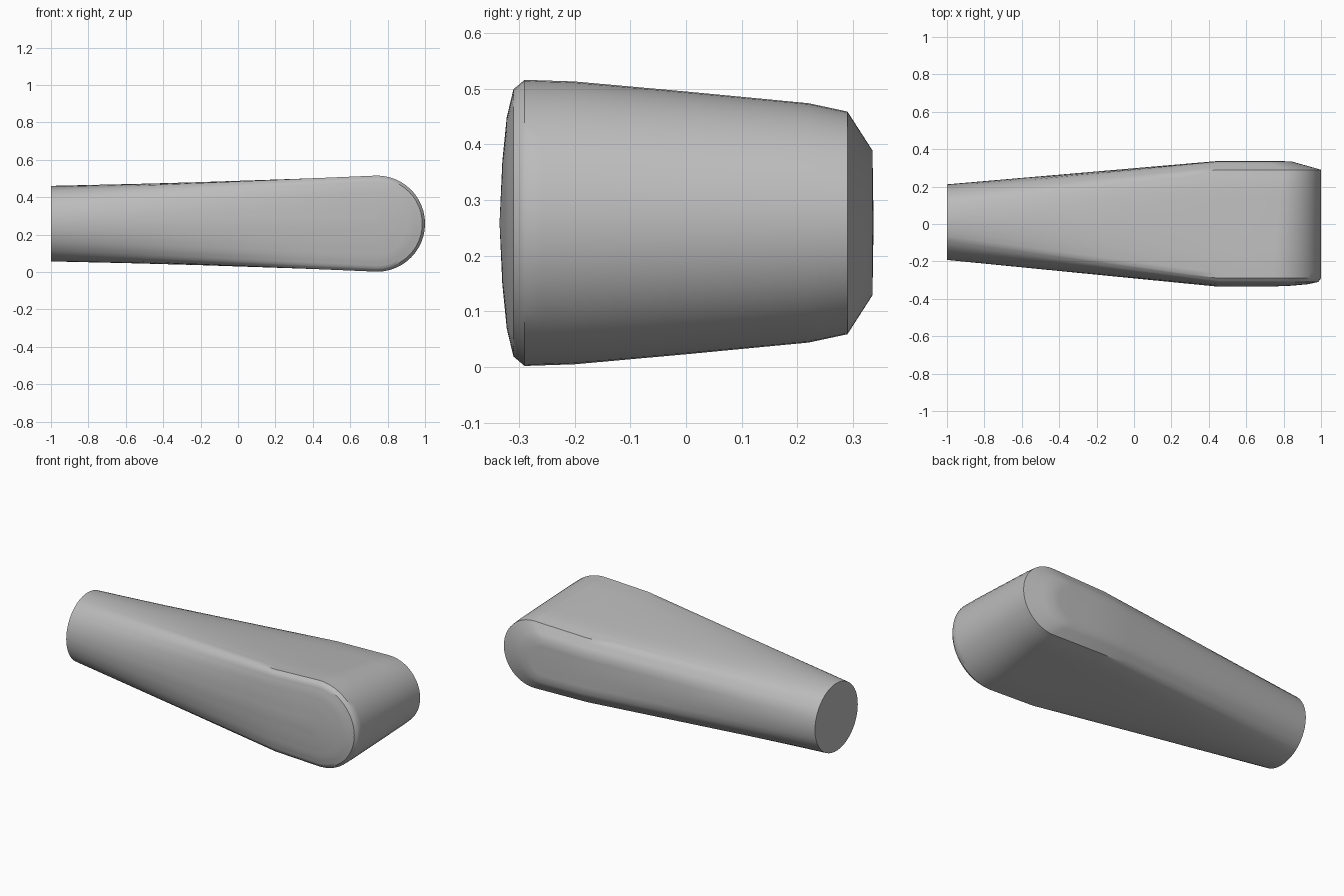
import bpy
import bmesh
from math import sin, cos, pi, radians

cube = bpy.data.objects.get("Cube")
if cube:
    bpy.data.objects.remove(cube)

MID_Z = 0.259
ROOT_Y, ROOT_R = 0.01, 0.202

# Layers from front to back: angle on the round root, depth y, half height, tip x
LAYERS = [
    (180, -0.335, 0.0, 0.72),
    (165, -0.33, 0.11, 0.84),
    (148, -0.322, 0.19, 0.93),
    (130, -0.31, 0.24, 0.985),
    (115, -0.29, 0.257, 1.0),
    (105, -0.2, 0.254, 1.0),
    (85, 0.0, 0.236, 1.0),
    (62, 0.22, 0.215, 1.0),
    (50, 0.29, 0.2, 1.0),
    (25, 0.335, 0.13, 0.84),
    (0, 0.337, 0.0, 0.71),
]
STEPS = 3
BODY_X = [-1, -0.6, -0.2, 0.1, 0.3, 0.45, 0.6]
ARC = 24


def lerp(a, b, t):
    return a + (b - a) * t


def outline(angle, depth, half, tip):
    """Path along the top, around the rounded nose and back along the bottom."""
    a = radians(angle)
    root_y, root_z = ROOT_Y + ROOT_R * cos(a), ROOT_R * sin(a)
    centre = tip - half
    top = []
    for x in BODY_X:
        y = lerp(root_y, depth, min(1, (x + 1) / 1.45))
        top.append((x, y, lerp(root_z, half, (x + 1) / (centre + 1))))
    nose = [(centre + half * sin(pi * k / ARC), depth, half * cos(pi * k / ARC))
            for k in range(ARC + 1)]
    bottom = [(x, y, -z) for x, y, z in reversed(top)]
    return [(x, y, z + MID_Z) for x, y, z in top + nose + bottom]


# Blend the layers into a fine stack
stack = []
for first, second in zip(LAYERS, LAYERS[1:]):
    for s in range(STEPS):
        stack.append([lerp(p, q, s / STEPS) for p, q in zip(first, second)])
stack.append(LAYERS[-1])

# Skin the stack
bm = bmesh.new()
rows = [[bm.verts.new(p) for p in outline(*layer)] for layer in stack]
for r, s in zip(rows, rows[1:]):
    for k in range(len(r) - 1):
        bm.faces.new((r[k], r[k + 1], s[k + 1], s[k]))
bmesh.ops.remove_doubles(bm, verts=bm.verts, dist=0.0005)

# Close the round root end
rim = [e for e in bm.edges if e.is_boundary]
bmesh.ops.holes_fill(bm, edges=rim, sides=0)
bmesh.ops.recalc_face_normals(bm, faces=bm.faces)
mesh = bpy.data.meshes.new("tapered_arm")
bm.to_mesh(mesh)
bm.free()

# Single grey finish
grey = bpy.data.materials.new("plain_grey")
grey.use_nodes = True
colour = (0.5, 0.5, 0.5, 1)
grey.diffuse_color = colour
grey.node_tree.nodes["Principled BSDF"].inputs["Base Color"].default_value = colour
mesh.materials.append(grey)

arm = bpy.data.objects.new("tapered_arm", mesh)
bpy.context.collection.objects.link(arm)
bpy.ops.object.select_all(action='DESELECT')
arm.select_set(True)
bpy.context.view_layer.objects.active = arm
bpy.ops.object.shade_smooth_by_angle(angle=radians(38))
